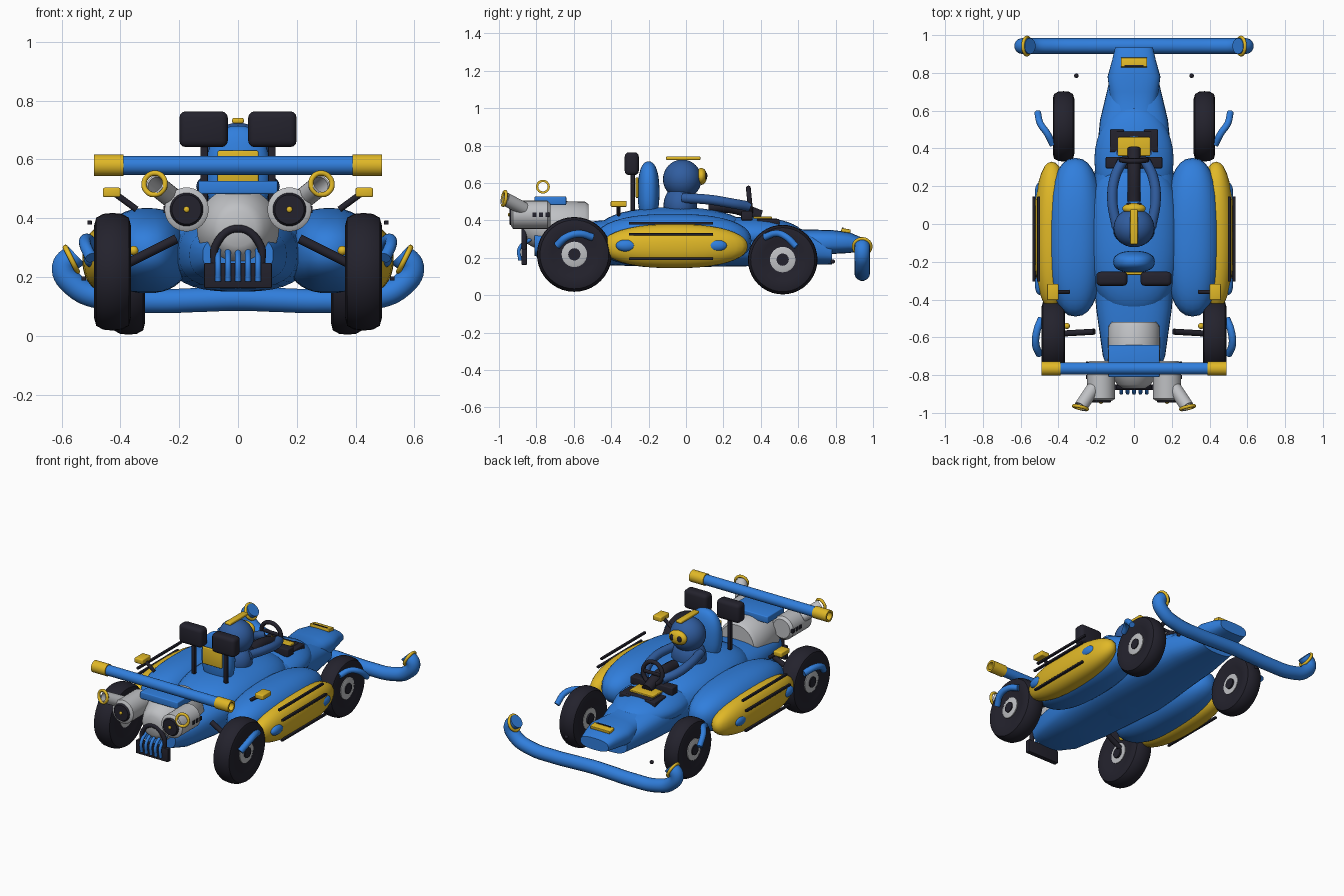
import bpy, bmesh
from math import sin, cos, pi, copysign
from mathutils import Vector, Matrix

if "Cube" in bpy.data.objects:
    bpy.data.objects.remove(bpy.data.objects["Cube"], do_unlink=True)


def material(name, rgb):
    m = bpy.data.materials.new(name)
    m.use_nodes = True
    m.diffuse_color = (*rgb, 1)
    m.node_tree.nodes["Principled BSDF"].inputs["Base Color"].default_value = (*rgb, 1)
    return m


BLUE = material("bright blue", (0.03, 0.21, 0.72))
NAVY = material("suit blue", (0.03, 0.11, 0.35))
YELLOW = material("yellow", (0.75, 0.48, 0.02))
BLACK = material("rubber black", (0.017, 0.016, 0.026))
GREY = material("metal grey", (0.52, 0.53, 0.55))


def finish(name, mesh, mat, angle=0.7):
    ob = bpy.data.objects.new(name, mesh)
    bpy.context.collection.objects.link(ob)
    mesh.materials.clear()
    mesh.materials.append(mat)
    bpy.ops.object.select_all(action="DESELECT")
    ob.select_set(True)
    bpy.context.view_layer.objects.active = ob
    bpy.ops.object.shade_smooth_by_angle(angle=angle)
    return ob


def from_bmesh(name, bm, mat):
    bmesh.ops.recalc_face_normals(bm, faces=bm.faces)
    mesh = bpy.data.meshes.new(name)
    bm.to_mesh(mesh)
    bm.free()
    return finish(name, mesh, mat)


def blob(name, loc, radii, mat, power=1.0):
    """Ellipsoid; a power under 1 makes it fuller."""
    bm = bmesh.new()
    bmesh.ops.create_uvsphere(bm, u_segments=32, v_segments=20, radius=1)
    for v in bm.verts:
        v.co = Vector([copysign(abs(c) ** power, c) * r + o for c, r, o in zip(v.co, radii, loc)])
    return from_bmesh(name, bm, mat)


def box(name, loc, size, mat, bevel=0.006, tilt=0):
    bm = bmesh.new()
    bmesh.ops.create_cube(bm, size=1)
    bmesh.ops.scale(bm, vec=size, verts=bm.verts)
    bmesh.ops.bevel(bm, geom=bm.edges[:], offset=bevel, segments=3, affect="EDGES", profile=0.5)
    bm.transform(Matrix.Translation(loc) @ Matrix.Rotation(tilt, 4, "X"))
    return from_bmesh(name, bm, mat)


def loft(name, rings, mat, caps=True):
    """Skin a list of equally long closed rings."""
    bm = bmesh.new()
    loops = [[bm.verts.new(p) for p in ring] for ring in rings]
    n = len(loops[0])
    for a, b in zip(loops, loops[1:]):
        for i in range(n):
            bm.faces.new((a[i], a[(i + 1) % n], b[(i + 1) % n], b[i]))
    if caps:
        bm.faces.new(loops[0])
        bm.faces.new(loops[-1])
    return from_bmesh(name, bm, mat)


def lathe(name, loc, profile, mat, axis, n=32, caps=True):
    """Turn (distance along axis, radius) points about an axis vector."""
    m = Matrix.Translation(loc) @ Vector(axis).to_track_quat("Z", "Y").to_matrix().to_4x4()
    rings = [[m @ Vector((r * cos(2 * pi * i / n), r * sin(2 * pi * i / n), d)) for i in range(n)]
             for d, r in profile]
    return loft(name, rings, mat, caps)


def tube(name, points, radius, mat, closed=False):
    """Smooth pipe through the points."""
    cu = bpy.data.curves.new(name, "CURVE")
    cu.dimensions = "3D"
    cu.bevel_depth, cu.bevel_resolution, cu.resolution_u = radius, 5, 8
    cu.use_fill_caps = True
    sp = cu.splines.new("BEZIER")
    sp.bezier_points.add(len(points) - 1)
    sp.use_cyclic_u = closed
    for bp, p in zip(sp.bezier_points, points):
        bp.co = p
        bp.handle_left_type = bp.handle_right_type = "AUTO"
    tmp = bpy.data.objects.new(name + "_path", cu)
    mesh = bpy.data.meshes.new_from_object(tmp)
    bpy.data.objects.remove(tmp)
    return finish(name, mesh, mat)


def ring(name, loc, axis, radius, thick, mat):
    m = Matrix.Translation(loc) @ Vector(axis).to_track_quat("Z", "Y").to_matrix().to_4x4()
    pts = [m @ Vector((radius * cos(i * pi / 4), radius * sin(i * pi / 4), 0)) for i in range(8)]
    return tube(name, pts, thick, mat, True)


def hull(name, stations, power=0.75):
    """Loft rounded sections given as (y, half width, bottom, top)."""
    rings = []
    for y, w, lo, hi in stations:
        ang = [2 * pi * i / 32 for i in range(32)]
        rings.append([(copysign(abs(cos(a)) ** power, cos(a)) * w, y,
                       (lo + hi) / 2 + copysign(abs(sin(a)) ** power, sin(a)) * (hi - lo) / 2)
                      for a in ang])
    return loft(name, rings, BLUE)


# Body shell
hull("main_hull", [(-0.81, 0.12, 0.21, 0.34), (-0.7, 0.165, 0.18, 0.37), (-0.45, 0.2, 0.16, 0.4),
                   (0, 0.24, 0.15, 0.42), (0.35, 0.2, 0.155, 0.4), (0.55, 0.18, 0.16, 0.37),
                   (0.78, 0.125, 0.165, 0.3)])
hull("nose", [(0.5, 0.13, 0.2, 0.385), (0.63, 0.12, 0.2, 0.35), (0.7, 0.13, 0.21, 0.35),
              (0.78, 0.14, 0.22, 0.348), (0.87, 0.115, 0.225, 0.338), (0.935, 0.1, 0.235, 0.31)])
blob("front_cowl", (0, 0.34, 0.32), (0.21, 0.29, 0.1), BLUE)
blob("cockpit_body", (0, -0.07, 0.31), (0.25, 0.42, 0.16), BLUE, 0.85)
box("nose_plate", (0, 0.855, 0.345), (0.14, 0.05, 0.02), YELLOW, 0.004, -0.15)
box("nose_plate_slot", (0, 0.838, 0.358), (0.1, 0.008, 0.008), BLACK, 0.002)

# Seat
blob("seat_back", (0, -0.2, 0.55), (0.11, 0.058, 0.165), BLUE, 0.85)
box("seat_panel", (0, -0.262, 0.575), (0.14, 0.014, 0.11), YELLOW)

# Driver
blob("torso", (0, -0.03, 0.48), (0.11, 0.09, 0.11), NAVY)
blob("helmet", (0, -0.02, 0.62), (0.108, 0.103, 0.105), NAVY)
box("helmet_crest", (0, -0.015, 0.732), (0.04, 0.185, 0.018), YELLOW)
blob("face", (0, 0.082, 0.635), (0.062, 0.03, 0.045), YELLOW)
for s in (-1, 1):
    blob("eye", (s * 0.026, 0.106, 0.638), (0.015, 0.008, 0.02), BLACK)
    tube("arm", [(s * 0.09, -0.02, 0.52), (s * 0.115, 0.13, 0.51), (s * 0.1, 0.25, 0.49),
                 (s * 0.06, 0.335, 0.475)], 0.027, NAVY)

# Steering and console
ring("steering_wheel", (0, 0.34, 0.505), (0, 1, 0.1), 0.068, 0.013, BLACK)
box("steering_spoke", (0, 0.342, 0.505), (0.13, 0.014, 0.022), BLACK)
tube("steering_column", [(0, 0.12, 0.47), (0, 0.25, 0.47), (0, 0.4, 0.42)], 0.035, BLACK)
box("dashboard", (0, 0.325, 0.425), (0.3, 0.06, 0.05), BLACK)
box("console", (0, 0.41, 0.385), (0.19, 0.16, 0.05), BLACK)
box("console_plate", (0, 0.41, 0.413), (0.17, 0.1, 0.014), YELLOW, 0.004)

# Engine, air box and rear grille
lathe("engine", (0, 0, 0.365), [(-0.87, 0.06), (-0.85, 0.09), (-0.76, 0.14), (-0.54, 0.135),
                               (-0.52, 0.12)], GREY, (0, 1, 0))
box("air_box", (0, -0.725, 0.505), (0.27, 0.17, 0.045), BLUE)
box("rear_grille", (0, -0.865, 0.205), (0.23, 0.03, 0.085), BLACK, 0.004)
tube("grille_arch", [(-0.08, -0.865, 0.24), (-0.075, -0.865, 0.31), (0, -0.865, 0.365),
                     (0.075, -0.865, 0.31), (0.08, -0.865, 0.24)], 0.014, BLACK)
for i in range(-2, 3):
    tube("grille_pipe", [(i * 0.034, -0.887, 0.185), (i * 0.034, -0.89, 0.25),
                         (i * 0.034, -0.83, 0.3)], 0.01, BLUE)

# Rear wing, an open pipe with yellow sleeves
lathe("rear_wing", (0, -0.765, 0.58), [(-0.4, 0.025), (-0.4, 0.032), (0.4, 0.032), (0.4, 0.025),
                                     (-0.4, 0.025)], BLUE, (1, 0, 0), caps=False)

# Front bumper
half = [(0.13, 0.122), (0.28, 0.118), (0.45, 0.128), (0.555, 0.17), (0.592, 0.235), (0.55, 0.275)]
path = [(-x, 0.942, z) for x, z in reversed(half)] + [(0, 0.942, 0.126)]
tube("front_bumper", path + [(x, 0.942, z) for x, z in half], 0.042, BLUE)


def wheel(name, s, x, y, z, w, r):
    c = (s * x, y, z)
    out = (s, 0, 0)
    section = [(-0.75, 0.36), (-0.9, 0.6), (-1, 0.78), (-0.88, 0.92), (-0.5, 0.985), (0, 1),
               (0.5, 0.985), (0.88, 0.92), (1, 0.78), (0.9, 0.6), (0.75, 0.36)]
    lathe(name + "_tyre", c, [(a * w, b * r) for a, b in section], BLACK, out, 40)
    lathe(name + "_rim", c, [(-0.8 * w, 0.065), (0.85 * w, 0.068), (0.9 * w, 0.06)], GREY, out)
    lathe(name + "_cap", c, [(-w, 0.033), (w, 0.033)], BLACK, out, 16)


# Parts on both sides
for s in (-1, 1):
    wheel("rear_wheel", s, 0.427, -0.597, 0.218, 0.063, 0.2)
    wheel("front_wheel", s, 0.373, 0.517, 0.19, 0.057, 0.186)
    tube("rear_fender", [(s * 0.5, -0.69, 0.265), (s * 0.52, -0.64, 0.31), (s * 0.515, -0.57, 0.328),
                         (s * 0.49, -0.5, 0.31)], 0.02, BLUE)
    tube("front_fender", [(s * 0.43, 0.42, 0.31), (s * 0.46, 0.48, 0.33), (s * 0.495, 0.53, 0.315),
                          (s * 0.51, 0.59, 0.26)], 0.018, BLUE)
    blob("side_body", (s * 0.31, -0.07, 0.29), (0.15, 0.42, 0.145), BLUE, 0.85)
    blob("side_pod", (s * 0.435, -0.06, 0.262), (0.095, 0.39, 0.118), YELLOW, 0.9)
    for x, z in ((0.505, 0.385), (0.53, 0.325), (0.525, 0.195)):
        box("pod_rail", (s * x, -0.08, z), (0.016, 0.45, 0.014), BLACK, 0.003)
    for y in (-0.32, 0.165):
        blob("pod_dart", (s * 0.5, y, 0.265), (0.025, 0.055, 0.032), BLUE)
    tube("mirror_stem", [(s * 0.345, -0.36, 0.43), (s * 0.42, -0.36, 0.485)], 0.011, BLACK)
    box("mirror", (s * 0.43, -0.36, 0.488), (0.06, 0.085, 0.032), YELLOW)
    box("headrest", (s * 0.117, -0.29, 0.703), (0.165, 0.075, 0.122), BLACK, 0.022)
    box("headrest_stem", (s * 0.115, -0.285, 0.55), (0.025, 0.022, 0.2), BLACK, 0.004)
    box("console_side", (s * 0.09, 0.44, 0.385), (0.075, 0.12, 0.045), BLACK)
    tube("rear_axle_arm", [(s * 0.21, -0.57, 0.33), (s * 0.38, -0.58, 0.245)], 0.016, BLACK)
    blob("axle_bolt", (s * 0.355, -0.54, 0.29), (0.016, 0.016, 0.016), YELLOW)
    blob("front_pin", (s * 0.305, 0.785, 0.18), (0.012, 0.012, 0.012), BLACK)
    # Exhausts
    lathe("muffler", (s * 0.175, 0, 0.43), [(-0.935, 0.06), (-0.925, 0.075), (-0.74, 0.075),
                                         (-0.725, 0.06)], GREY, (0, 1, 0))
    lathe("muffler_end", (s * 0.175, 0, 0.43), [(-0.945, 0.05), (-0.93, 0.06)], BLACK, (0, 1, 0))
    blob("muffler_bolt", (s * 0.175, -0.946, 0.43), (0.01, 0.006, 0.01), YELLOW)
    for y in (-0.81, -0.775, -0.74):
        box("muffler_vent", (s * 0.247, y, 0.43), (0.014, 0.022, 0.024), BLACK, 0.002)
    aim = Vector((s * 0.5, -0.75, 0.4))
    lathe("exhaust_pipe", (s * 0.282, -0.968, 0.515), [(-0.13, 0.036), (0, 0.036), (0, 0.028),
                                                   (-0.12, 0.028)], GREY, aim, 24)
    ring("exhaust_lip", (s * 0.284, -0.972, 0.517), (s * 0.25, -1, 0.15), 0.037, 0.009, YELLOW)
    # Wing sleeve and bumper ring
    lathe("wing_sleeve", (s * 0.44, -0.765, 0.58), [(-0.05, 0.025), (-0.05, 0.037), (0.05, 0.037),
                                                  (0.05, 0.025), (-0.05, 0.025)], YELLOW,
          (1, 0, 0), caps=False)
    ring("bumper_ring", (s * 0.567, 0.942, 0.26), (s, 0, -0.5), 0.046, 0.009, YELLOW)
